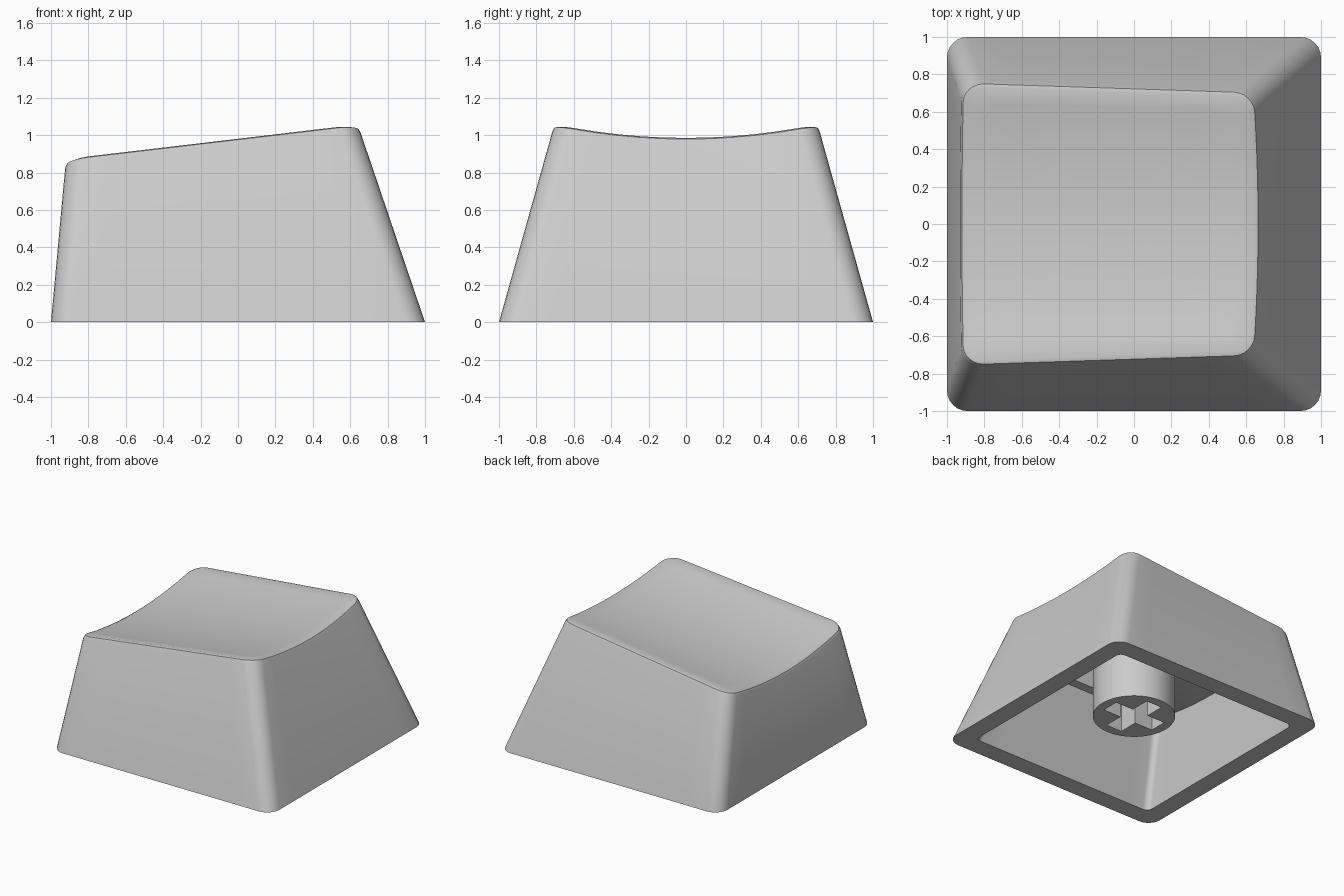
import bpy, bmesh, math

if "Cube" in bpy.data.objects:
    bpy.data.objects.remove(bpy.data.objects["Cube"])

grey = bpy.data.materials.new("mid_grey")
grey.diffuse_color = (0.6, 0.6, 0.6, 1)
grey.use_nodes = True
grey.node_tree.nodes["Principled BSDF"].inputs["Base Color"].default_value = grey.diffuse_color


def link(name, bm):
    mesh = bpy.data.meshes.new(name)
    bmesh.ops.recalc_face_normals(bm, faces=bm.faces)
    bm.to_mesh(mesh)
    bm.free()
    mesh.materials.append(grey)
    ob = bpy.data.objects.new(name, mesh)
    bpy.context.collection.objects.link(ob)
    return ob


def smooth(ob, angle=35):
    bpy.ops.object.select_all(action='DESELECT')
    ob.select_set(True)
    bpy.context.view_layer.objects.active = ob
    bpy.ops.object.shade_smooth_by_angle(angle=math.radians(angle))


def box(name, x0, x1, y0, y1, z0, z1):
    bm = bmesh.new()
    bmesh.ops.create_cube(bm, size=1)
    for v in bm.verts:
        v.co.x = x0 + (v.co.x + 0.5) * (x1 - x0)
        v.co.y = y0 + (v.co.y + 0.5) * (y1 - y0)
        v.co.z = z0 + (v.co.z + 0.5) * (z1 - z0)
    return link(name, bm)


def dish(x, y):
    """Height of the tilted, cylindrically scooped top."""
    return min(0.98 + 0.125 * x - 0.075 * (1 - (y / 0.7) ** 2), 1.053)


def rounded_rect(z, wall, r, side=10, corner=6):
    """Section of the tapered body at height z, moved inward by wall."""
    x0, x1 = -1 + wall + 0.092 * z, 1 - wall - 0.34 * z
    y1 = 1 - wall - 0.28 * z
    centres = [(x1 - r, y1 - r), (x0 + r, y1 - r), (x0 + r, r - y1), (x1 - r, r - y1)]
    pts = []
    for k, (cx, cy) in enumerate(centres):
        for i in range(corner + 1):
            a = math.pi / 2 * (k + i / corner)
            pts.append((cx + r * math.cos(a), cy + r * math.sin(a)))
        nx, ny = centres[(k + 1) % 4]
        a = math.pi / 2 * (k + 1)
        ex, ey = r * math.cos(a), r * math.sin(a)
        for i in range(1, side):
            t = i / side
            pts.append((cx + (nx - cx) * t + ex, cy + (ny - cy) * t + ey))
    return pts


def cut_ring(wall, r, drop):
    """Where the tapered wall meets the scooped surface lowered by drop."""
    low, high = rounded_rect(0, wall, r), rounded_rect(1, wall, r)
    ring = []
    for (ax, ay), (bx, by) in zip(low, high):
        z = 1.0
        for _ in range(12):
            x, y = ax + (bx - ax) * z, ay + (by - ay) * z
            z = dish(x, y) - drop
        ring.append((x, y, z))
    return ring


def surface_rings(ring, drop, scales):
    """Concentric rings that fill a scooped surface."""
    cx = -0.13
    out = []
    for s in scales:
        pts = [(cx + (x - cx) * s, y * s) for x, y, _ in ring]
        out.append([(x, y, dish(x, y) - drop) for x, y in pts])
    return out


# Hollow cap shell: ceiling, inner wall, rim, outer wall, rounded edge, top
inner_top = cut_ring(0.155, 0.05, 0.175)
outer_top = cut_ring(0, 0.11, 0.03)
fill = [0.85, 0.7, 0.55, 0.4, 0.25, 0.1]
rings = surface_rings(inner_top, 0.175, fill[::-1])
rings.append(inner_top)
rings.append([(x, y, 0) for x, y in rounded_rect(0, 0.155, 0.05)])
rings.append([(x, y, 0) for x, y in rounded_rect(0, 0, 0.11)])
rings.append(outer_top)
rings += surface_rings(outer_top, 0.009, [0.987])
rings += surface_rings(outer_top, 0.0, [0.96] + fill)

bm = bmesh.new()
loops = [[bm.verts.new(p) for p in ring] for ring in rings]
for a, b in zip(loops, loops[1:]):
    n = len(a)
    for i in range(n):
        j = (i + 1) % n
        bm.faces.new((a[i], a[j], b[j], b[i]))
bm.faces.new(loops[0])
bm.faces.new(loops[-1])
smooth(link("cap_shell", bm))

# Round mounting stem under the ceiling
bm = bmesh.new()
bmesh.ops.create_cone(bm, cap_ends=True, segments=48, radius1=0.31, radius2=0.31, depth=0.66)
bmesh.ops.translate(bm, verts=bm.verts, vec=(0, 0, 0.47))
stem = link("stem", bm)

# Cross-shaped socket in the stem
for name, hx, hy, top in (("socket_cutter_x", 0.235, 0.072, 0.6),
                          ("socket_cutter_y", 0.072, 0.235, 0.6)):
    cutter = box(name, -hx, hx, -hy, hy, 0.05, top)
    cutter.hide_render = True
    cutter.hide_set(True)
    mod = stem.modifiers.new(name, 'BOOLEAN')
    mod.operation = 'DIFFERENCE'
    mod.solver = 'EXACT'
    mod.object = cutter
smooth(stem)

# Stiffening ribs below the ceiling
for side, y in (("front", -0.48), ("back", 0.48)):
    box(side + "_rib", -0.4, 0.55, y - 0.04, y + 0.04, 0.57, 0.82)
